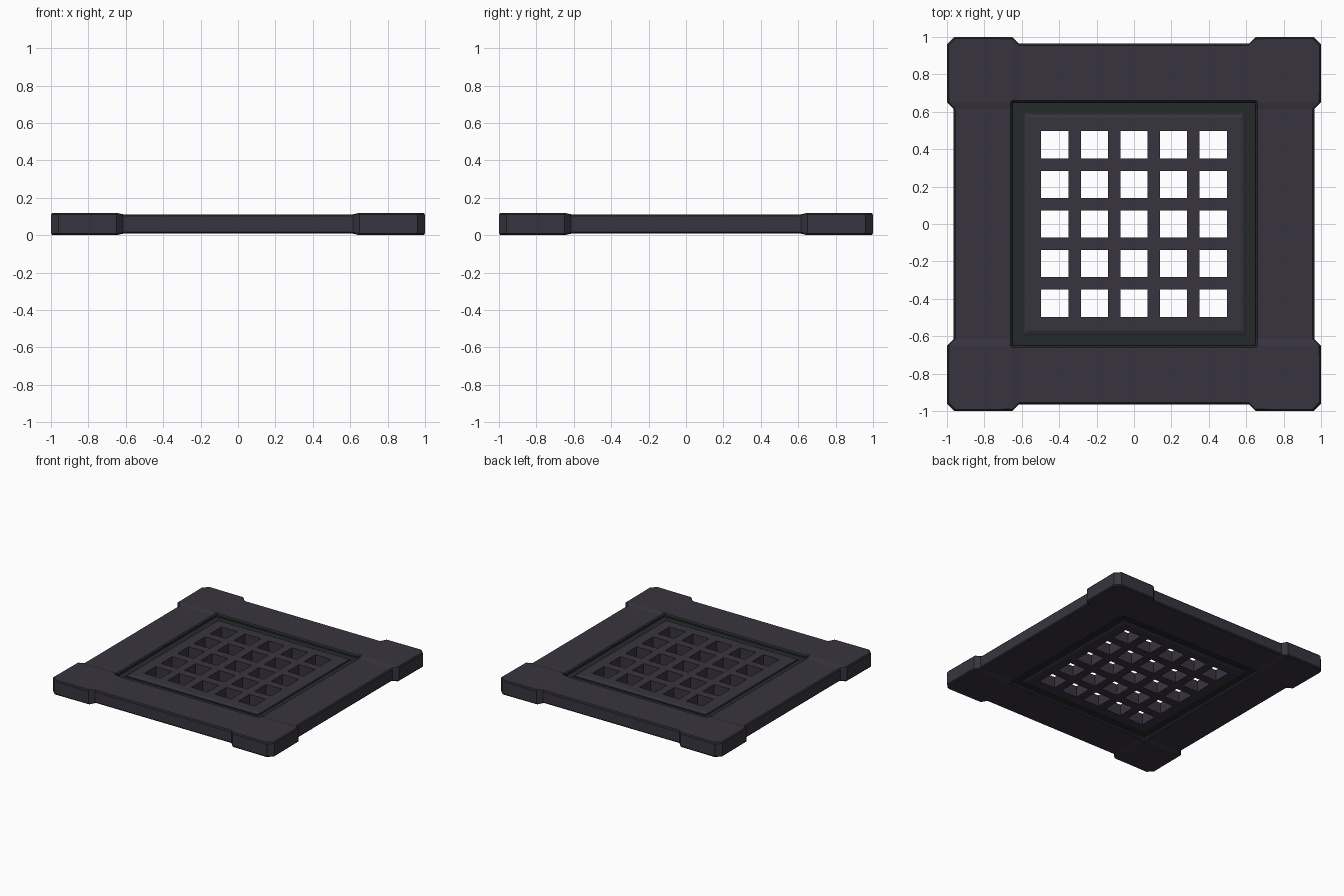
import bpy, bmesh
from mathutils import Vector

if "Cube" in bpy.data.objects:
    bpy.data.objects.remove(bpy.data.objects["Cube"])

MID = 0.06  # mid-height of the whole grate


def material(name, rgb):
    m = bpy.data.materials.new(name)
    m.diffuse_color = (*rgb, 1)
    m.use_nodes = True
    m.node_tree.nodes["Principled BSDF"].inputs["Base Color"].default_value = m.diffuse_color
    return m


iron = material("iron", (0.040, 0.034, 0.050))
edge = material("dark_edge", (0.019, 0.023, 0.024))


def finish(name, bm, mats):
    bmesh.ops.remove_doubles(bm, verts=bm.verts, dist=1e-5)
    bmesh.ops.recalc_face_normals(bm, faces=bm.faces)
    me = bpy.data.meshes.new(name)
    bm.to_mesh(me)
    bm.free()
    for m in mats:
        me.materials.append(m)
    ob = bpy.data.objects.new(name, me)
    bpy.context.collection.objects.link(ob)
    return ob


def ring(name, sections, mats, dark=()):
    """Closed loft through closed cross-sections; 'dark' lists edge-coloured strips."""
    bm = bmesh.new()
    rows = [[bm.verts.new(p) for p in s] for s in sections]
    n = len(rows[0])
    for a, b in zip(rows, rows[1:] + rows[:1]):
        for i in range(n):
            j = (i + 1) % n
            f = bm.faces.new((a[i], a[j], b[j], b[i]))
            f.material_index = 1 if i in dark else 0
    return finish(name, bm, mats)


def turn(p, k):
    x, y = p
    for _ in range(k):
        x, y = -y, x
    return Vector((x, y, 0))


# outer frame: thin rails swelling into chamfered corner blocks
def frame_section(inner, outer, half, b=0.01):
    d = (outer - inner).normalized() * b
    pts = [(inner, -half + b), (inner, half - b), (inner + d, half), (outer - d, half),
           (outer, half - b), (outer, -half + b), (outer - d, -half), (inner + d, -half)]
    return [(p.x, p.y, MID + z) for p, z in pts]


stations = [((0.65, 0.615), (0.965, 0.615), 0.052), ((0.65, 0.65), (1, 0.65), 0.06),
            ((0.65, 0.65), (1, 0.96), 0.06), ((0.65, 0.65), (0.96, 1), 0.06),
            ((0.65, 0.65), (0.65, 1), 0.06), ((0.615, 0.65), (0.615, 0.965), 0.052)]
ring("outer_frame",
     [frame_section(turn(i, k), turn(o, k), h) for k in range(4) for i, o, h in stations],
     [iron, edge], dark=(0, 1, 3, 5, 7))


# square rings from a (radius, height offset) profile
def square_ring(name, profile, mats, dark=()):
    return ring(name, [[(sx * r, sy * r, MID + z) for r, z in profile]
                       for sx, sy in ((1, 1), (-1, 1), (-1, -1), (1, -1))], mats, dark)


square_ring("groove_ring", [(0.58, -0.03), (0.58, 0.03), (0.66, 0.03), (0.66, -0.03)], [edge])
square_ring("panel_rim", [(0.565, -0.046), (0.565, 0.046), (0.57, 0.046), (0.585, 0.04),
                          (0.597, 0.036), (0.597, -0.036), (0.585, -0.04), (0.57, -0.046)],
            [iron, edge], dark=(3, 4, 5))

# lattice panel with a 5 x 5 array of square holes
cuts = [-0.568]
for i in range(-2, 3):
    cuts += [i * 0.212 - 0.0725, i * 0.212 + 0.0725]
cuts.append(0.568)
bm = bmesh.new()
v = [[bm.verts.new((x, y, MID + 0.046)) for y in cuts] for x in cuts]
for i in range(len(cuts) - 1):
    for j in range(len(cuts) - 1):
        if not (i % 2 and j % 2):
            bm.faces.new((v[i][j], v[i + 1][j], v[i + 1][j + 1], v[i][j + 1]))
lattice = finish("lattice_panel", bm, [iron])
for p in lattice.data.polygons:
    if p.normal.z < 0:
        p.flip()
mod = lattice.modifiers.new("thickness", 'SOLIDIFY')
mod.thickness = 0.092
mod.offset = -1
